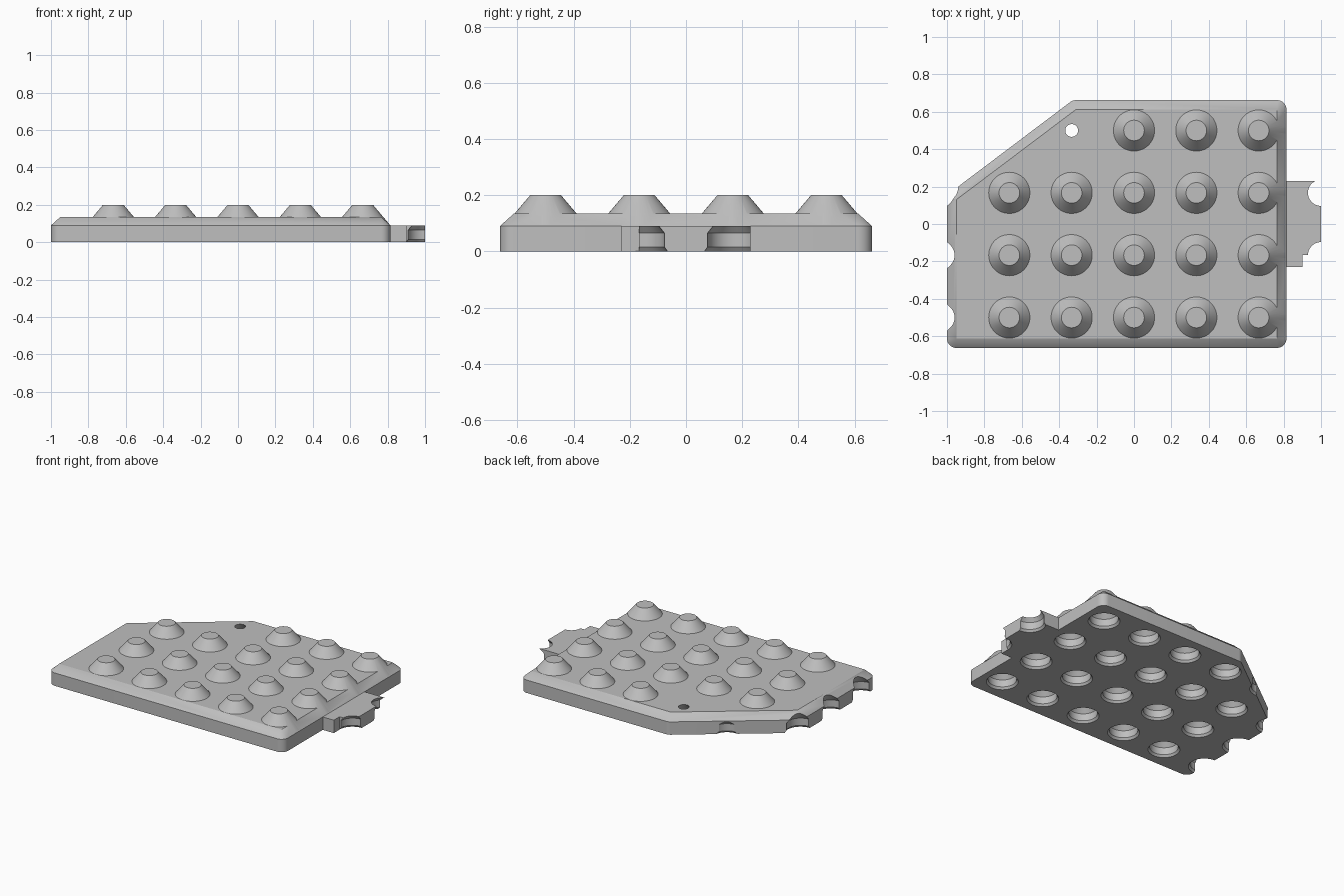
import bpy, bmesh
from math import pi, cos, sin, atan2
from mathutils import Matrix

old = bpy.data.objects.get("Cube")
if old:
    bpy.data.objects.remove(old, do_unlink=True)

grey = bpy.data.materials.new("plain grey")
grey.use_nodes = True
colour = (0.52, 0.52, 0.52, 1)
grey.diffuse_color = colour
grey.node_tree.nodes["Principled BSDF"].inputs["Base Color"].default_value = colour

PITCH = 1 / 3
SIDES = 64
ROWS = [(j - 1.5) * PITCH for j in range(4)]
COLUMNS = [i * PITCH for i in range(-2, 3)]
PIN_HOLE = (COLUMNS[1], ROWS[3])
CORNER_GAP = (COLUMNS[0], ROWS[3])


def finish(bm, name):
    bmesh.ops.recalc_face_normals(bm, faces=bm.faces)
    mesh = bpy.data.meshes.new(name)
    bm.to_mesh(mesh)
    bm.free()
    mesh.materials.append(grey)
    obj = bpy.data.objects.new(name, mesh)
    bpy.context.collection.objects.link(obj)
    return obj


def turned(bm, x, y, profile):
    """Closed solid of revolution from (radius, height) pairs."""
    rings = []
    for r, z in profile:
        rings.append([bm.verts.new((x + r * cos(2 * pi * k / SIDES),
                                    y + r * sin(2 * pi * k / SIDES), z))
                      for k in range(SIDES)])
    for low, high in zip(rings, rings[1:]):
        for k in range(SIDES):
            n = (k + 1) % SIDES
            bm.faces.new((low[k], low[n], high[n], high[k]))
    bm.faces.new(rings[0][::-1])
    bm.faces.new(rings[-1])


# Plate: convex slab with rounded corners and a bevelled rim
def make_plate():
    rim = 0.05
    inner = [(-0.95, -0.6125), (0.765, -0.6125), (0.765, 0.6125),
             (-0.31, 0.6125), (-0.95, 0.13)]
    bm = bmesh.new()
    for i, (x, y) in enumerate(inner):
        px, py = inner[i - 1]
        nx, ny = inner[(i + 1) % len(inner)]
        start = atan2(y - py, x - px) - pi / 2
        sweep = (atan2(ny - y, nx - x) - pi / 2 - start) % (2 * pi)
        bm.verts.new((x, y, 0.135))
        for k in range(9):
            a = start + sweep * k / 8
            for z in (0, 0.09):
                bm.verts.new((x + rim * cos(a), y + rim * sin(a), z))
    bmesh.ops.convex_hull(bm, input=bm.verts[:])
    bmesh.ops.dissolve_limit(bm, angle_limit=0.01, verts=bm.verts[:], edges=bm.edges[:])
    return finish(bm, "studded_plate")


# Connecting tab on the left end
def make_tab():
    bm = bmesh.new()
    outline = [(0.75, -0.23), (0.9, -0.23), (0.9, ROWS[1]),
               (1, ROWS[1]), (1, 0.23), (0.75, 0.23)]
    face = bm.faces.new([bm.verts.new((x, y, 0)) for x, y in outline])
    top = bmesh.ops.extrude_face_region(bm, geom=[face])["geom"]
    bmesh.ops.translate(bm, vec=(0, 0, 0.09),
                        verts=[v for v in top if isinstance(v, bmesh.types.BMVert)])
    return finish(bm, "connecting_tab")


# Studs: truncated cones, their skirts sunk into the plate
def make_studs():
    bm = bmesh.new()
    for x in COLUMNS:
        for y in ROWS:
            if (x, y) not in (PIN_HOLE, CORNER_GAP):
                turned(bm, x, y, [(0.144, 0.095), (0.055, 0.2)])
    return finish(bm, "studs")


# Sockets: flared mouth, straight wall and tapering roof
def make_sockets():
    bm = bmesh.new()
    spots = [(x, y) for x in [-1] + COLUMNS for y in ROWS]
    spots += [(1, ROWS[1]), (1, ROWS[2])]
    for x, y in spots:
        turned(bm, x, y, [(0.105, -0.005), (0.09, 0.015), (0.09, 0.065), (0.03, 0.14)])
    return finish(bm, "socket_cutters")


def combine(target, tool, operation):
    mod = target.modifiers.new(operation.lower(), "BOOLEAN")
    mod.operation = operation
    mod.solver = "EXACT"
    mod.object = tool
    bpy.context.view_layer.update()
    graph = bpy.context.evaluated_depsgraph_get()
    mesh = bpy.data.meshes.new_from_object(target.evaluated_get(graph))
    target.modifiers.clear()
    target.data = mesh
    bpy.data.objects.remove(tool, do_unlink=True)


plate = make_plate()
combine(plate, make_tab(), "UNION")
combine(plate, make_studs(), "UNION")
combine(plate, make_sockets(), "DIFFERENCE")

# Smooth the round walls, keep the edges crisp
bpy.ops.object.select_all(action="DESELECT")
plate.select_set(True)
bpy.context.view_layer.objects.active = plate
bpy.ops.object.shade_smooth_by_angle(angle=pi / 9)
